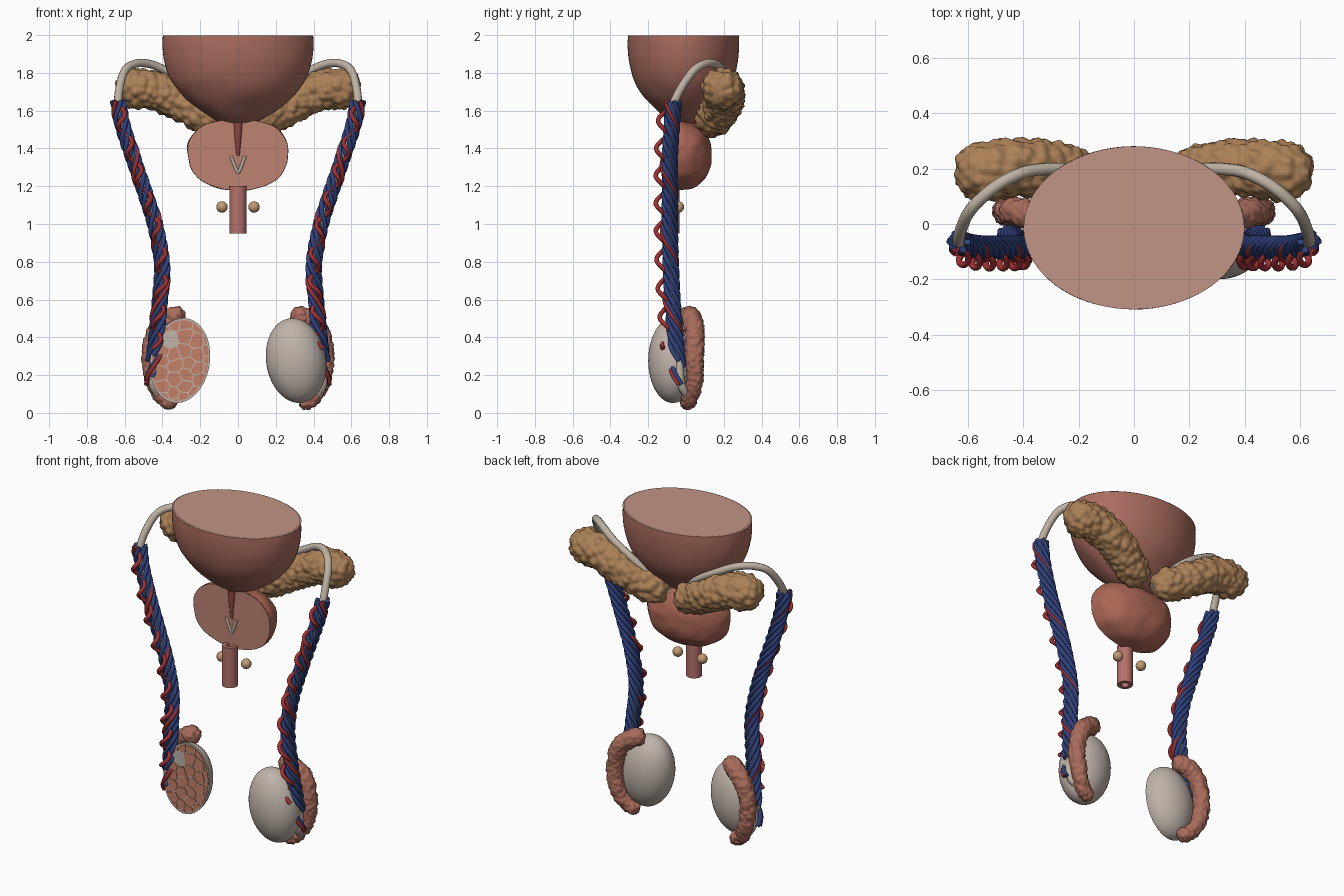
import bpy, bmesh, math, random
from mathutils import Vector, Matrix, noise

if "Cube" in bpy.data.objects:
    bpy.data.objects.remove(bpy.data.objects["Cube"])

random.seed(4)
MATS = {}
COLORS = dict(bladder="A86C5F", cut="BE9384", prostate="AA6656", section="BC8272", groove="8E4A42",
              urethra="B4716A", gland="C29A72", vesicle="AA8058", duct="BDB0A1", vein="33447F",
              artery="A03434", testis="BEB2A8", lobule="C27F68", epididymis="A86C5C")


def mat(key):
    if key not in MATS:
        m = bpy.data.materials.new(key)
        c = [int(COLORS[key][i:i + 2], 16) / 255 for i in (0, 2, 4)]
        m.diffuse_color = [x ** 2.2 for x in c] + [1]
        m.use_nodes = True
        m.node_tree.nodes["Principled BSDF"].inputs["Base Color"].default_value = m.diffuse_color
        MATS[key] = m
    return MATS[key]


def finish(name, bm, key, angle=50):
    bmesh.ops.recalc_face_normals(bm, faces=bm.faces)
    me = bpy.data.meshes.new(name)
    bm.to_mesh(me)
    bm.free()
    ob = bpy.data.objects.new(name, me)
    bpy.context.collection.objects.link(ob)
    me.materials.append(mat(key))
    bpy.ops.object.select_all(action='DESELECT')
    ob.select_set(True)
    bpy.context.view_layer.objects.active = ob
    bpy.ops.object.shade_smooth_by_angle(angle=math.radians(angle))
    return ob


def spline(pts, n):
    """Catmull-Rom through pts, resampled to n even steps."""
    p = [Vector(q) for q in pts]
    p = [2 * p[0] - p[1]] + p + [2 * p[-1] - p[-2]]
    fine = []
    for i in range(1, len(p) - 2):
        a, b, c, d = p[i - 1:i + 3]
        for k in range(40):
            t = k / 40
            fine.append(0.5 * (2 * b + (c - a) * t + (2 * a - 5 * b + 4 * c - d) * t * t
                               + (3 * b - a - 3 * c + d) * t ** 3))
    fine.append(p[-2])
    dist = [0]
    for a, b in zip(fine, fine[1:]):
        dist.append(dist[-1] + (b - a).length)
    out, j = [], 0
    for i in range(n):
        s = dist[-1] * i / (n - 1)
        while j < len(fine) - 2 and dist[j + 1] < s:
            j += 1
        out.append(fine[j].lerp(fine[j + 1], (s - dist[j]) / (dist[j + 1] - dist[j])))
    return out


def skin(bm, rings):
    vr = [[bm.verts.new(v) for v in r] for r in rings]
    n = len(vr[0])
    for a, b in zip(vr, vr[1:]):
        for i in range(n):
            bm.faces.new((a[i], a[(i + 1) % n], b[(i + 1) % n], b[i]))
    return vr


def tube(name, path, radius, key, sides=10, rounded=False, lump=None):
    """Tube along a dense path; rounded ends and noise lumps are optional."""
    n = len(path)
    step = (path[1] - path[0]).length
    rings, u = [], Vector((0.3, 1, 0.2))
    for i, c in enumerate(path):
        t = (path[min(i + 1, n - 1)] - path[max(i - 1, 0)]).normalized()
        u = (u - t * u.dot(t)).normalized()
        v = t.cross(u)
        r = radius(i / (n - 1)) if callable(radius) else radius
        if rounded:
            d = min(i, n - 1 - i) * step + 0.002
            if d < r:
                r *= math.sqrt(1 - (1 - d / r) ** 2)
        rings.append([c + r * (math.cos(k) * u + math.sin(k) * v)
                      for k in (2 * math.pi * j / sides for j in range(sides))])
    bm = bmesh.new()
    vr = skin(bm, rings)
    bm.faces.new(vr[0])
    bm.faces.new(vr[-1])
    if lump:
        size, amp = lump
        bmesh.ops.recalc_face_normals(bm, faces=bm.faces)
        bm.normal_update()
        moved = [(w, w.co + w.normal * amp * (0.55 - noise.voronoi(w.co / size)[0][0])) for w in bm.verts]
        for w, co in moved:
            w.co = co
    return finish(name, bm, key, 180 if lump else 50)


def flat(name, pts, key, depth=0.004):
    """Thin plate in the xz plane, extruded to the front."""
    bm = bmesh.new()
    f = bm.faces.new([bm.verts.new(p) for p in pts])
    r = bmesh.ops.extrude_face_region(bm, geom=[f])
    bmesh.ops.translate(bm, vec=(0, -depth, 0), verts=[g for g in r["geom"] if isinstance(g, bmesh.types.BMVert)])
    return finish(name, bm, key, 30)


# bladder: elliptical lathe with a cut top
prof = spline([(0.03, 0, 1.52), (0.13, 0, 1.555), (0.26, 0, 1.645), (0.35, 0, 1.75), (0.388, 0, 1.85),
               (0.4, 0, 1.94), (0.398, 0, 1.997)], 32)
ring = [2 * math.pi * i / 72 for i in range(72)]
rings = []
for p in prof:
    f = p.x / 0.4
    rings.append([Vector((p.x * math.cos(a), -0.014 * f + 0.295 * f * math.sin(a), p.z)) for a in ring])
bm = bmesh.new()
vr = skin(bm, rings)
bm.faces.new(vr[0])
for w in bm.verts:
    if w.co.z < 1.99:
        w.co *= 1 + 0.006 * noise.noise(w.co * 9)
finish("bladder", bm, "bladder")
bm = bmesh.new()
bm.faces.new([bm.verts.new((0.392 * math.cos(a), -0.014 + 0.288 * math.sin(a), 2.0)) for a in ring])
bm.faces.new([bm.verts.new((0.4 * math.cos(a), -0.014 + 0.295 * math.sin(a), 1.996)) for a in ring])
finish("bladder_cut_top", bm, "cut")

# prostate: squarish ball cut flat at the front
bm = bmesh.new()
bmesh.ops.create_icosphere(bm, subdivisions=5, radius=1)
for w in bm.verts:
    k = sum(abs(c) ** 2.4 for c in w.co) ** (-1 / 2.4)
    q = w.co * k * (1 + 0.03 * noise.noise(w.co * 3))
    w.co = Vector((0.265 * q.x * (1 + 0.07 * q.z), -0.06 + 0.195 * q.y, 1.365 + 0.187 * q.z))
r = bmesh.ops.bisect_plane(bm, geom=bm.verts[:] + bm.edges[:] + bm.faces[:], plane_co=(0, -0.06, 0),
                           plane_no=(0, -1, 0), clear_outer=True)
rim = [g.co.copy() for g in r["geom_cut"] if isinstance(g, bmesh.types.BMVert)]
finish("prostate", bm, "prostate")
mid = Vector((0, -0.06, 1.365))
rim.sort(key=lambda c: math.atan2(c.z - mid.z, c.x))
flat("prostate_cut_face", [mid + (c - mid) * 0.995 for c in rim], "section", 0.003)
tube("prostate_channel", spline([(0, -0.055, 1.535), (0, -0.06, 1.45), (0, -0.06, 1.36)], 20),
     lambda t: 0.026 - 0.017 * t, "groove")
for s in (-1, 1):
    tube("ejaculatory_duct", spline([(0, -0.064, 1.27), (s * 0.015, -0.064, 1.3), (s * 0.037, -0.064, 1.36)], 12),
         0.009, "duct", 8)

# urethra: hollow pipe
bm = bmesh.new()
skin(bm, [[(rr * math.cos(a), -0.08 + rr * math.sin(a), z) for a in ring[::3]]
          for rr, z in ((0.022, 1.2), (0.045, 1.2), (0.045, 0.95), (0.022, 0.95), (0.022, 1.2))])
finish("urethra", bm, "urethra", 40)


def ellipse_point(s, a, k=1.0):
    """Outline of the tilted testis in the xz plane."""
    x, z, t = 0.158 * k * math.cos(a), 0.226 * k * math.sin(a), math.radians(9)
    return (s * (0.307 + x * math.cos(t) - z * math.sin(t)), 0.277 + x * math.sin(t) + z * math.cos(t))


CUT = -0.07
for s in (-1, 1):
    side = "right" if s > 0 else "left"

    def path(pts, n):
        return spline([(s * x, y, z) for x, y, z in pts], n)

    # bulbourethral gland
    bm = bmesh.new()
    bmesh.ops.create_uvsphere(bm, u_segments=24, v_segments=16, radius=0.03,
                              matrix=Matrix.Translation((s * 0.085, -0.04, 1.09)))
    finish(side + "_bulbourethral_gland", bm, "gland")

    # seminal vesicle
    tube(side + "_seminal_vesicle", path([(0.04, 0.12, 1.545), (0.15, 0.15, 1.565), (0.3, 0.2, 1.645),
                                          (0.45, 0.2, 1.71), (0.56, 0.185, 1.715), (0.64, 0.165, 1.7)], 90),
         lambda t: 0.092 + 0.016 * t, "vesicle", 80, True, (0.042, 0.026))

    # epididymis
    tube(side + "_epididymis", path([(0.29, -0.01, 0.505), (0.35, 0.025, 0.505), (0.43, 0.045, 0.43),
                                     (0.463, 0.045, 0.3), (0.445, 0.045, 0.17), (0.395, 0.02, 0.08),
                                     (0.325, 0.0, 0.045)], 100),
         lambda t: 0.054 - 0.014 * t, "epididymis", 44, True, (0.026, 0.015))

    # vas deferens: over the bladder side and down the core of the cord
    cord = [(0.635, -0.06, 1.65), (0.61, -0.07, 1.52), (0.555, -0.08, 1.35), (0.49, -0.08, 1.16),
            (0.435, -0.08, 0.98), (0.402, -0.075, 0.78), (0.415, -0.065, 0.58), (0.432, -0.05, 0.4),
            (0.45, -0.035, 0.25), (0.45, -0.025, 0.15)]
    tube(side + "_vas_deferens", path([(0.05, 0.1, 1.53), (0.2, 0.19, 1.7), (0.36, 0.195, 1.8), (0.46, 0.16, 1.845),
                                       (0.545, 0.1, 1.848), (0.605, 0.03, 1.8)] + cord + [(0.42, 0.01, 0.09)], 150),
         0.022, "duct", 12)

    # cord vessels: twisted veins and one winding artery
    core = path(cord, 160)

    def helix(turns, phase, rad, off, end):
        out = []
        for i, c in enumerate(core[:int(160 * end)]):
            a = phase + turns * 2 * math.pi * i / 159
            out.append(c + Vector((s * rad * math.cos(a), off + rad * math.sin(a), 0)))
        return out

    for k in range(6):
        tube(side + "_cord_vein", helix(4.2, k * math.pi / 3, 0.032, -0.005, 0.9 + 0.02 * (k % 6)),
             0.0125, "vein", 8)
    tube(side + "_cord_artery", helix(10, 0.5, 0.025, -0.055, 0.88), 0.012, "artery", 8)
    tube(side + "_cord_artery", helix(4.2, 5.0, 0.036, -0.012, 1.0), 0.011, "artery", 8)

    # testis, the left one cut open at the front
    bm = bmesh.new()
    bmesh.ops.create_uvsphere(bm, u_segments=48, v_segments=32, radius=1)
    for w in bm.verts:
        r = math.hypot(w.co.x, w.co.z)
        x, z = ellipse_point(s, math.atan2(w.co.z, w.co.x), r)
        w.co = Vector((x, CUT + 0.13 * w.co.y, z))
    if s < 0:
        bmesh.ops.bisect_plane(bm, geom=bm.verts[:] + bm.edges[:] + bm.faces[:], plane_co=(0, CUT, 0),
                               plane_no=(0, -1, 0), clear_outer=True)
    finish(side + "_testis", bm, "testis")

# cut testis: pale septa plate with cell-shaped lobules on it
angles = [2 * math.pi * i / 64 for i in range(64)]
flat("testis_septa", [(x, CUT, z) for x, z in (ellipse_point(-1, a) for a in angles)], "testis", 0.002)
seeds = []
for i in range(6):
    for j in range(8):
        seeds.append(Vector((-0.48 + 0.068 * i + random.uniform(-0.02, 0.02),
                             0.04 + 0.067 * j + 0.033 * (i % 2) + random.uniform(-0.02, 0.02))))
hub = Vector((-0.365, 0.38))
seeds = [p for p in seeds if (p - hub).length > 0.06] + [hub]
for p in seeds[:-1]:
    poly = [Vector(ellipse_point(-1, a, 0.95)) for a in angles]
    for q in seeds:
        if q is p:
            continue
        nrm = (q - p).normalized()
        lim = ((p + q) / 2).dot(nrm) - 0.003
        out = []
        for a, b in zip(poly, poly[1:] + poly[:1]):
            da, db = a.dot(nrm) - lim, b.dot(nrm) - lim
            if da <= 0:
                out.append(a)
            if da * db < 0:
                out.append(a.lerp(b, da / (da - db)))
        poly = out
    if len(poly) > 2:
        flat("testis_lobule", [(v.x, CUT - 0.001, v.y) for v in poly], "lobule", 0.005)
